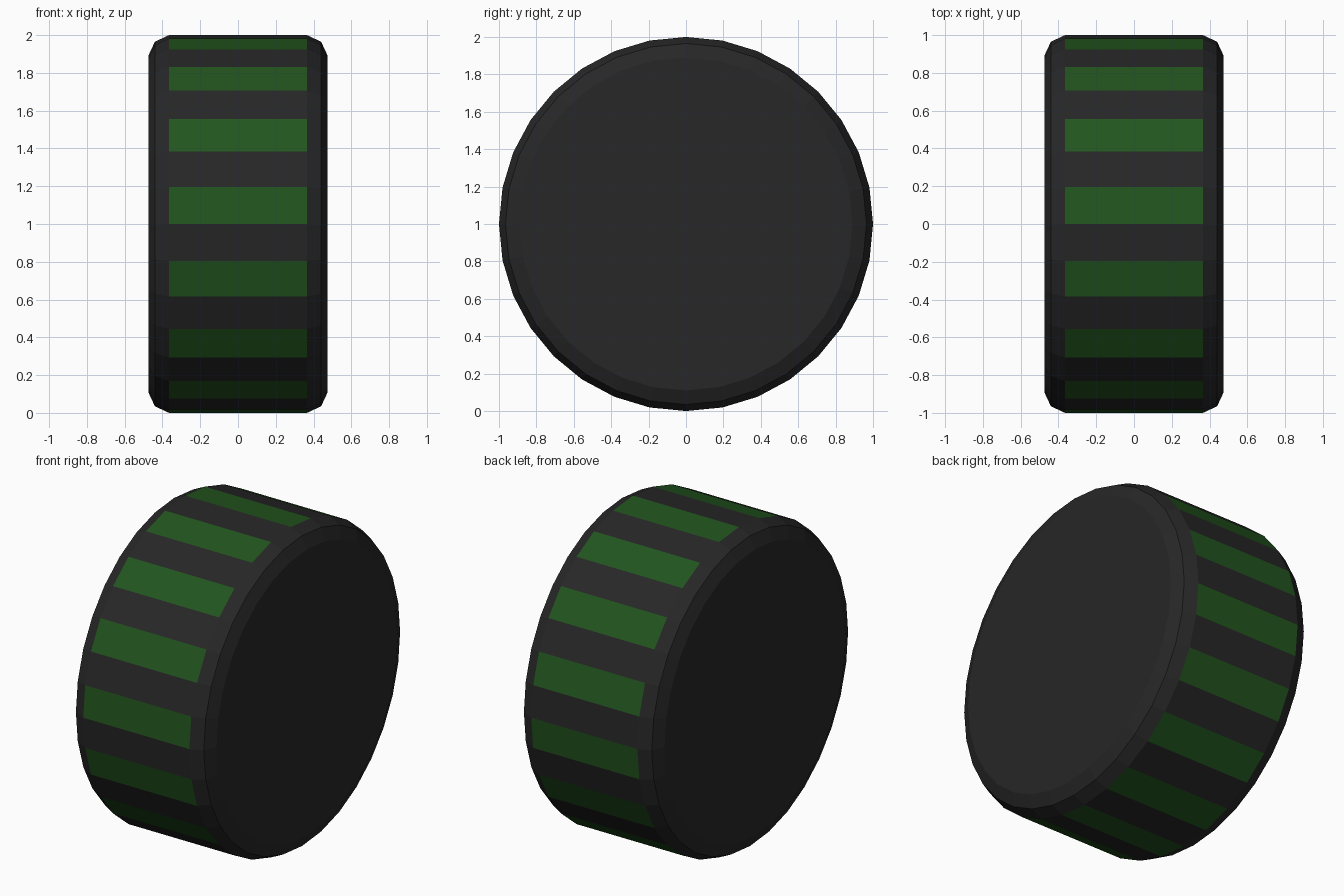
import bpy, bmesh
from math import sin, cos, tau

if "Cube" in bpy.data.objects:
    bpy.data.objects.remove(bpy.data.objects["Cube"])

SEGMENTS = 32
# Half-width x and radius across the wheel
PROFILE = [(-0.475, 0.89), (-0.44, 0.965), (-0.365, 1.0),
           (0.365, 1.0), (0.44, 0.965), (0.475, 0.89)]
TREAD = 2  # profile span carrying the stripes


def material(name, rgb):
    m = bpy.data.materials.new(name)
    m.diffuse_color = (*rgb, 1)
    m.use_nodes = True
    m.node_tree.nodes["Principled BSDF"].inputs["Base Color"].default_value = m.diffuse_color
    return m


mesh = bpy.data.meshes.new("striped_wheel")
mesh.materials.append(material("black_rubber", (0.02, 0.02, 0.02)))
mesh.materials.append(material("green_stripe", (0.016, 0.09, 0.013)))

# Rings of the wheel, starting at the front and going over the top
bm = bmesh.new()
rings = []
for x, r in PROFILE:
    angles = [tau * k / SEGMENTS for k in range(SEGMENTS)]
    rings.append([bm.verts.new((x, -r * cos(a), 1 + r * sin(a))) for a in angles])

# Tread and shoulder faces, with every second tread face green
for i in range(len(rings) - 1):
    a, b = rings[i], rings[i + 1]
    for k in range(SEGMENTS):
        n = (k + 1) % SEGMENTS
        face = bm.faces.new((a[k], b[k], b[n], a[n]))
        face.material_index = int(i == TREAD and k % 2 == 0)

# Flat side caps
bm.faces.new(rings[0])
bm.faces.new(rings[-1])
bmesh.ops.recalc_face_normals(bm, faces=bm.faces)
bm.to_mesh(mesh)
bm.free()

wheel = bpy.data.objects.new("striped_wheel", mesh)
bpy.context.collection.objects.link(wheel)
